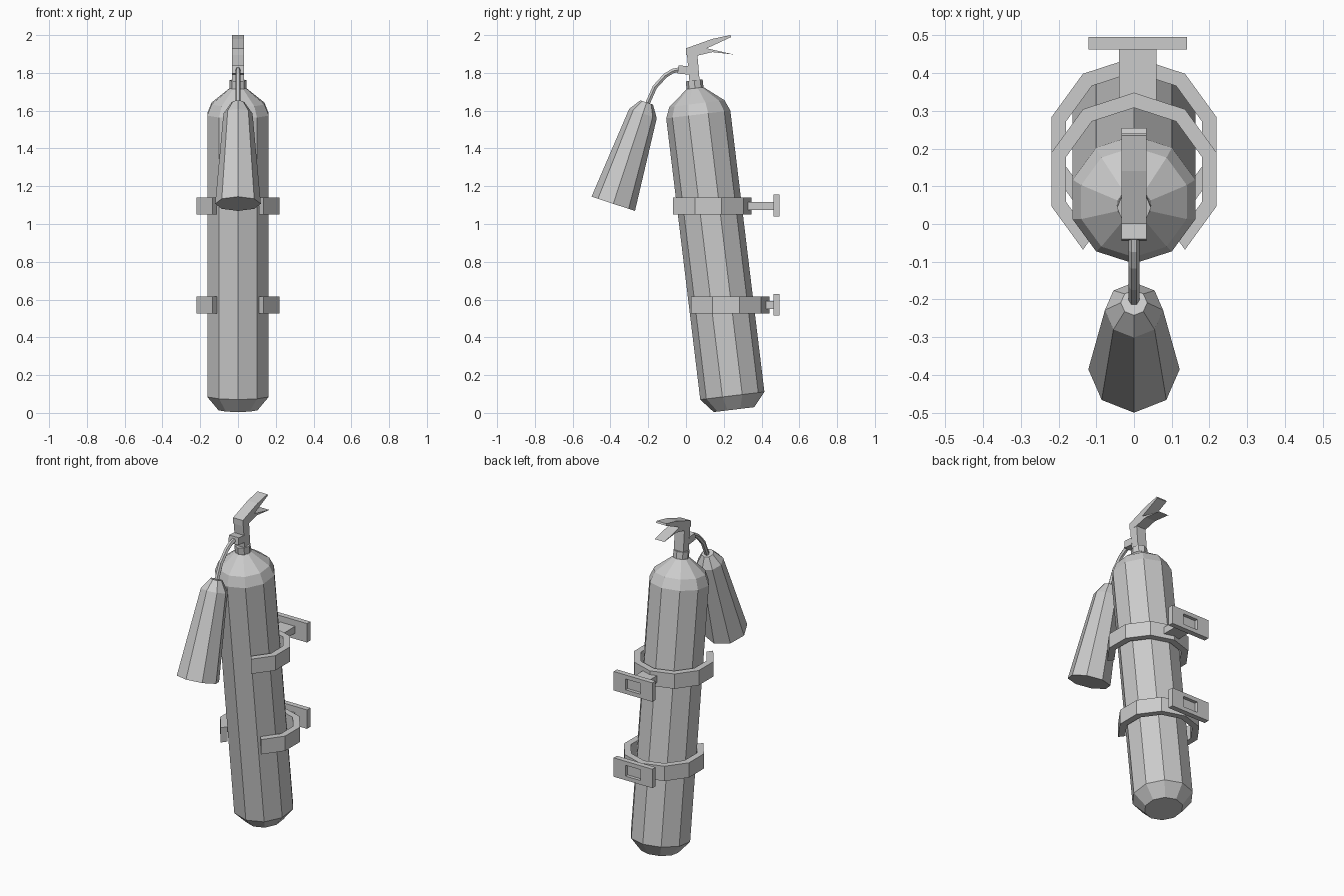
import bpy, bmesh
from math import sin, cos, pi, radians
from mathutils import Matrix, Vector

cube = bpy.data.objects.get("Cube")
if cube:
    bpy.data.objects.remove(cube)

grey = bpy.data.materials.new("plain_grey")
grey.use_nodes = True
grey.diffuse_color = (0.6, 0.6, 0.6, 1)
grey.node_tree.nodes["Principled BSDF"].inputs["Base Color"].default_value = (0.6, 0.6, 0.6, 1)


def finish(name, bm):
    bmesh.ops.recalc_face_normals(bm, faces=bm.faces)
    mesh = bpy.data.meshes.new(name)
    bm.to_mesh(mesh)
    bm.free()
    mesh.materials.append(grey)
    obj = bpy.data.objects.new(name, mesh)
    bpy.context.collection.objects.link(obj)
    return obj


def skin(bm, rings):
    """Bridge successive closed rings of points and cap both ends."""
    loops = [[bm.verts.new(p) for p in ring] for ring in rings]
    for a, b in zip(loops, loops[1:]):
        for i in range(len(a)):
            j = (i + 1) % len(a)
            bm.faces.new((a[i], a[j], b[j], b[i]))
    bm.faces.new(loops[0])
    bm.faces.new(loops[-1])


def lathe(name, origin, tilt, profile, sides):
    """Faceted turned part; profile holds (radius, height along the axis)."""
    m = Matrix.Translation(origin) @ Matrix.Rotation(radians(tilt), 4, 'X')
    bm = bmesh.new()
    skin(bm, [[m @ Vector((r * sin(2 * pi * i / sides), r * cos(2 * pi * i / sides), h))
               for i in range(sides)] for r, h in profile])
    return finish(name, bm)


def side_profile(name, points, half):
    """Outline in the y-z plane, extruded across x."""
    bm = bmesh.new()
    skin(bm, [[(x, y, z) for y, z in points] for x in (-half, half)])
    return finish(name, bm)


def box(bm, lo, hi):
    rect = [(lo[0], lo[1]), (hi[0], lo[1]), (hi[0], hi[1]), (lo[0], hi[1])]
    skin(bm, [[(x, y, z) for x, y in rect] for z in (lo[2], hi[2])])


# Leaning cylinder with chamfered base and faceted dome
shoulder = (0, 0.065, 1.58)
lathe("tank", shoulder, 6.9,
      [(0.108, -1.574), (0.171, -1.5), (0.171, 0), (0.147, 0.058), (0.045, 0.14)], 10)
lathe("neck_collar", shoulder, 6.9, [(0.045, 0.13), (0.045, 0.182)], 8)

# Valve, lever and grip
side_profile("valve_body", [(0.018, 1.755), (0.072, 1.76), (0.06, 1.9), (0.005, 1.9)], 0.032)
side_profile("lever_and_grip",
             [(0, 1.93), (0.14, 1.98), (0.235, 2.0), (0.24, 1.99), (0.11, 1.93),
              (0.255, 1.897), (0.14, 1.91), (0.055, 1.89), (0, 1.895)], 0.033)
side_profile("outlet_block", [(-0.045, 1.797), (0.02, 1.79), (0.015, 1.835), (-0.04, 1.84)], 0.033)

# Hose, swept along a short path
path = [Vector((0, y, z)) for y, z in
        [(-0.03, 1.818), (-0.07, 1.81), (-0.11, 1.785), (-0.165, 1.725), (-0.205, 1.635)]]
rings = []
for i, p in enumerate(path):
    t = (path[min(i + 1, len(path) - 1)] - path[max(i - 1, 0)]).normalized()
    across = Vector((1, 0, 0))
    up = across.cross(t)
    rings.append([p + 0.014 * (cos(a * pi / 3) * across + sin(a * pi / 3) * up) for a in range(6)])
bm = bmesh.new()
skin(bm, rings)
finish("hose", bm)

# Discharge horn
lathe("horn", (0, -0.385, 1.107), -18.2,
      [(0.121, 0), (0.077, 0.503), (0.035, 0.565)], 8)


# Wall brackets: open ten-sided clamp, arm and recessed wall plate
def bracket(prefix, y, z):
    bm = bmesh.new()
    sections = []
    for k in range(-4, 5):
        a = k * pi / 5
        sections.append([(r * sin(a), y + r * cos(a), z + h) for r, h in
                         ((0.19, -0.045), (0.23, -0.045), (0.23, 0.045), (0.19, 0.045))])
    skin(bm, sections)
    finish(prefix + "_clamp", bm)

    bm = bmesh.new()
    box(bm, (-0.04, y + 0.2, z - 0.02), (0.06, 0.47, z + 0.022))
    finish(prefix + "_arm", bm)

    # Back face of the plate is inset and pushed in
    bm = bmesh.new()
    box(bm, (-0.12, 0.463, z - 0.055), (0.14, 0.495, z + 0.06))
    bmesh.ops.recalc_face_normals(bm, faces=bm.faces)
    back = max(bm.faces, key=lambda f: f.calc_center_median().y)
    bmesh.ops.inset_region(bm, faces=[back], thickness=0.035)
    for v in back.verts:
        v.co.x = 0.01 + (0.05 if v.co.x > 0.01 else -0.05)
    pit = bmesh.ops.extrude_discrete_faces(bm, faces=[back])["faces"][0]
    for v in pit.verts:
        v.co.y -= 0.02
    finish(prefix + "_wall_plate", bm)


bracket("upper", 0.118, 1.095)
bracket("lower", 0.212, 0.57)
